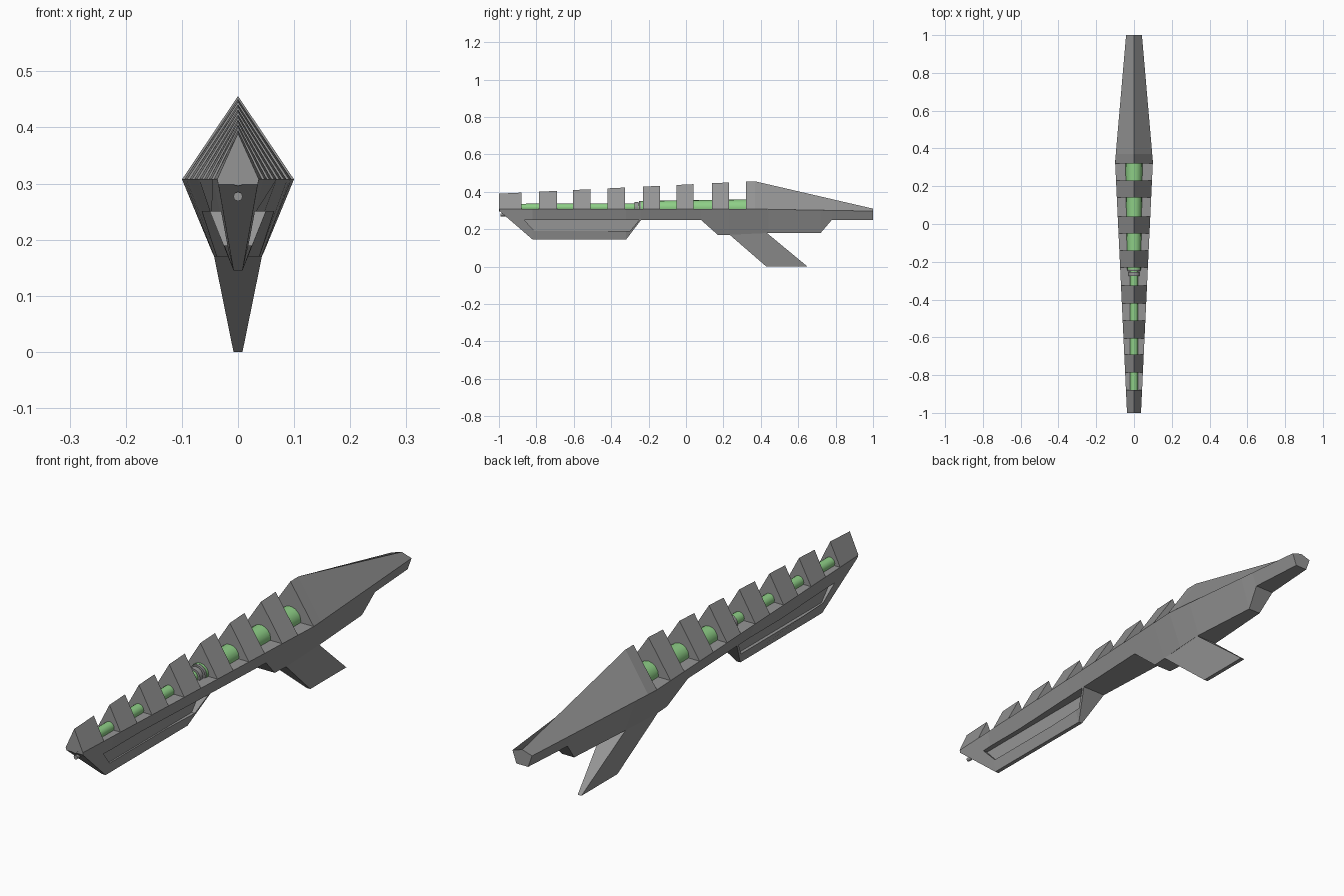
import bpy
import bmesh
import math

if "Cube" in bpy.data.objects:
    bpy.data.objects.remove(bpy.data.objects["Cube"])


def material(name, rgb):
    m = bpy.data.materials.new(name)
    m.diffuse_color = (*rgb, 1)
    m.use_nodes = True
    m.node_tree.nodes["Principled BSDF"].inputs["Base Color"].default_value = m.diffuse_color
    return m


GREY = material("gunmetal grey", (0.3, 0.3, 0.3))
GREEN = material("energy green", (0.27, 0.62, 0.24))
DECK = 0.308


def loft(name, rings, mat, smooth=False):
    """Closed solid through rings that have equal point counts."""
    bm = bmesh.new()
    loops = [[bm.verts.new(p) for p in ring] for ring in rings]
    n = len(loops[0])
    for a, b in zip(loops, loops[1:]):
        for i in range(n):
            j = (i + 1) % n
            bm.faces.new((a[i], a[j], b[j], b[i]))
    bm.faces.new(loops[0][::-1])
    bm.faces.new(loops[-1])
    bmesh.ops.recalc_face_normals(bm, faces=bm.faces)
    mesh = bpy.data.meshes.new(name)
    bm.to_mesh(mesh)
    bm.free()
    mesh.materials.append(mat)
    obj = bpy.data.objects.new(name, mesh)
    bpy.context.collection.objects.link(obj)
    if smooth:
        bpy.ops.object.select_all(action='DESELECT')
        bpy.context.view_layer.objects.active = obj
        obj.select_set(True)
        bpy.ops.object.shade_smooth_by_angle(angle=math.radians(40))
    return obj


def half_width(y):
    if y <= 0.33:
        return 0.037 + 0.063 * (y + 1) / 1.33
    return 0.1 - 0.058 * (y - 0.33) / 0.67


def deck_z(y):
    return DECK if y < 0.37 else DECK - 0.011 * (y - 0.37) / 0.63


def tube(name, y0, y1, r0, r1, z, mat, sides=16):
    angles = [2 * math.pi * i / sides for i in range(sides)]
    return loft(name, [[(r * math.cos(a), y, z + r * math.sin(a)) for a in angles]
                       for y, r in ((y0, r0), (y1, r1))], mat, True)


def roof(name, stations):
    """Triangular prism on the deck; stations are (y, ridge height)."""
    return loft(name, [[(-half_width(y), y, deck_z(y)), (half_width(y), y, deck_z(y)), (0, y, z)]
                       for y, z in stations], GREY)


# Hull: y, bottom height, bottom half width
stations = [(-0.998, 0.298, 0.035), (-0.82, 0.145, 0.008), (-0.32, 0.145, 0.008),
            (-0.24, 0.25, 0.05), (0.08, 0.25, 0.064), (0.17, 0.17, 0.038),
            (0.23, 0.17, 0.042), (0.33, 0.175, 0.045), (0.44, 0.18, 0.045),
            (0.72, 0.18, 0.026), (0.78, 0.25, 0.04), (1.0, 0.25, 0.025)]
hull = loft("hull", [[(-half_width(y), y, deck_z(y)), (half_width(y), y, deck_z(y)),
                      (b, y, z), (-b, y, z)] for y, z, b in stations], GREY)

# Long recess on each side of the fore guard
slot = [(-0.865, 0.25), (-0.25, 0.25), (-0.30, 0.19), (-0.81, 0.19)]
for side in (-1, 1):
    cutter = loft("slot_cutter", [[(side * x, y, z) for y, z in slot] for x in (0.012, 0.2)], GREY)
    cutter.hide_render = True
    mod = hull.modifiers.new("slot", 'BOOLEAN')
    mod.operation = 'DIFFERENCE'
    mod.solver = 'EXACT'
    mod.object = cutter
    bpy.context.view_layer.objects.active = hull
    bpy.ops.object.modifier_apply(modifier=mod.name)
    bpy.data.objects.remove(cutter)

# Raked grip tapering to a narrow foot
loft("grip", [[(-w, y0, z), (w, y0, z), (w, y1, z), (-w, y1, z)]
              for y0, y1, z, w in ((0.22, 0.43, 0.182, 0.045), (0.43, 0.65, 0.0, 0.008))], GREY)

# Ridged fins along the top
fins = [(-1.0, -0.88), (-0.785, -0.69), (-0.605, -0.51), (-0.42, -0.325),
        (-0.23, -0.14), (-0.05, 0.04), (0.14, 0.23)]
for a, b in fins:
    roof("fin", [(y, 0.39 + 0.049 * (y + 1)) for y in (a, b)])

# Long rear cover
roof("rear_cover", [(0.32, 0.456), (0.37, 0.456), (1.0, 0.31)])

# Glowing core, thin in front and wide behind a collar
tube("front_core", -0.95, -0.25, 0.02, 0.022, 0.316, GREEN)
tube("rear_core", -0.24, 0.34, 0.036, 0.045, 0.315, GREEN)
tube("collar", -0.275, -0.255, 0.03, 0.03, 0.316, GREY)
tube("collar_flange", -0.25, -0.235, 0.034, 0.034, 0.316, GREY)

# Muzzle and the small emitter beneath it
tube("muzzle", -1.0, -0.9, 0.016, 0.016, 0.312, GREY)
tube("emitter", -0.992, -0.9, 0.008, 0.008, 0.277, GREY, 12)
